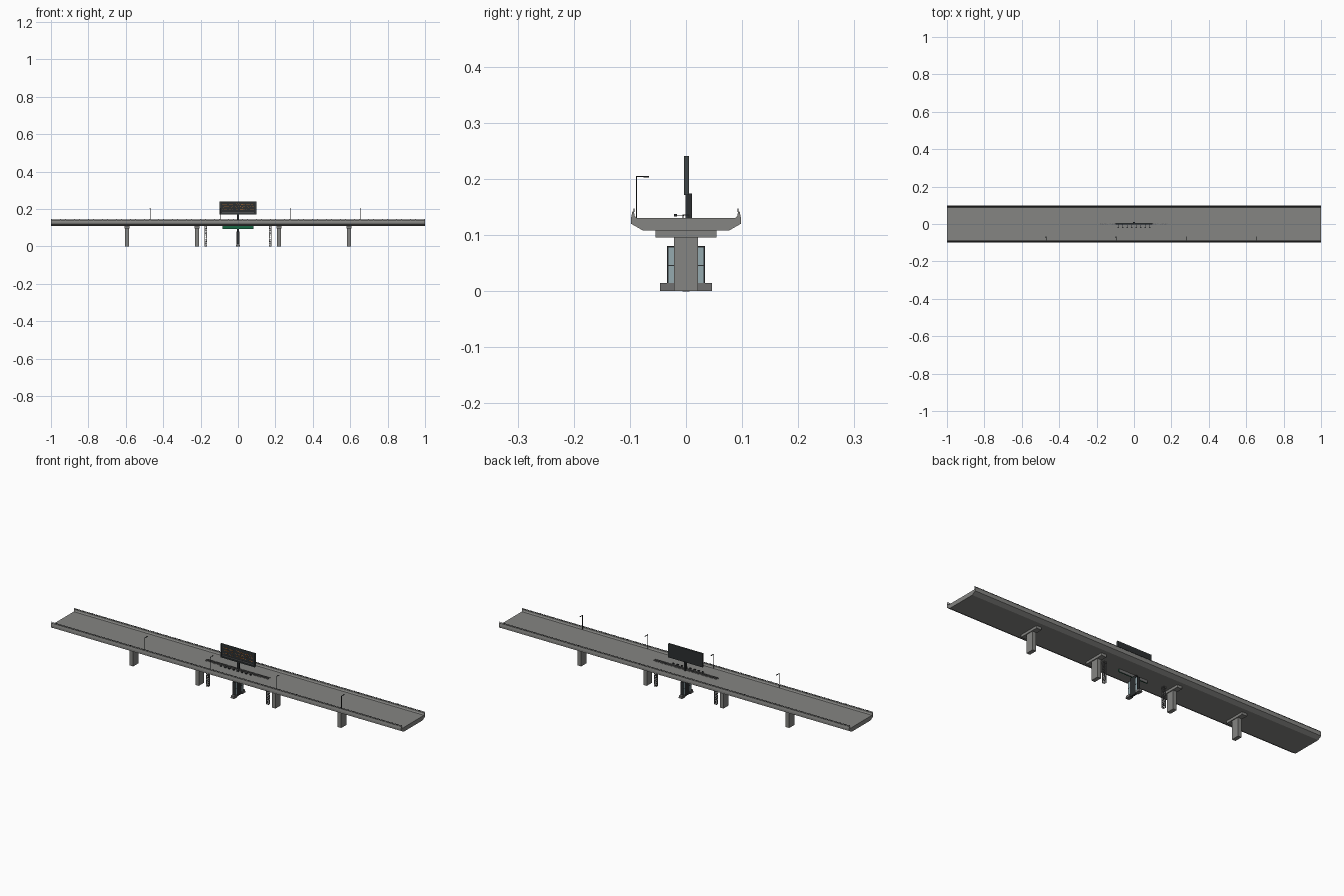
import bpy, bmesh, random
from mathutils import Vector, Matrix

if "Cube" in bpy.data.objects:
    bpy.data.objects.remove(bpy.data.objects["Cube"])

random.seed(4)


def material(name, r, g, b):
    m = bpy.data.materials.new(name)
    m.diffuse_color = (r, g, b, 1)
    m.use_nodes = True
    m.node_tree.nodes["Principled BSDF"].inputs["Base Color"].default_value = m.diffuse_color
    return m


CONCRETE = material("concrete grey", 0.235, 0.235, 0.225)
STEEL = material("steel grey", 0.16, 0.16, 0.16)
DARK = material("dark metal", 0.025, 0.028, 0.03)
FRAME = material("board frame", 0.05, 0.06, 0.06)
ORANGE = material("display orange", 0.75, 0.22, 0.03)
GREEN = material("sign green", 0.01, 0.14, 0.06)
GLASS = material("pale blue glass", 0.30, 0.40, 0.43)
WHITE = material("sign white", 0.7, 0.7, 0.7)


def finish(name, bm, mat):
    bmesh.ops.recalc_face_normals(bm, faces=bm.faces)
    me = bpy.data.meshes.new(name)
    bm.to_mesh(me)
    bm.free()
    me.materials.append(mat)
    ob = bpy.data.objects.new(name, me)
    bpy.context.collection.objects.link(ob)
    return ob


def add_box(bm, x0, x1, y0, y1, z0, z1):
    c = Vector(((x0 + x1) / 2, (y0 + y1) / 2, (z0 + z1) / 2))
    size = Matrix.Diagonal((x1 - x0, y1 - y0, z1 - z0, 1))
    bmesh.ops.create_cube(bm, size=1, matrix=Matrix.Translation(c) @ size)


def boxes(name, mat, items):
    bm = bmesh.new()
    for it in items:
        add_box(bm, *it)
    return finish(name, bm, mat)


def add_bar(bm, a, b, t):
    a, b = Vector(a), Vector(b)
    d = b - a
    rot = d.to_track_quat('Z', 'Y').to_matrix().to_4x4()
    bmesh.ops.create_cube(bm, size=1, matrix=Matrix.Translation((a + b) / 2) @ rot
                          @ Matrix.Diagonal((t, t, d.length, 1)))


def extrude_profile(name, mat, pts):
    """Extrude a y/z outline along the whole length of the road."""
    bm = bmesh.new()
    f = bm.faces.new([bm.verts.new((-1, y, z)) for y, z in pts])
    ext = bmesh.ops.extrude_face_region(bm, geom=[f])
    bmesh.ops.translate(bm, vec=(2, 0, 0),
                        verts=[v for v in ext["geom"] if isinstance(v, bmesh.types.BMVert)])
    return finish(name, bm, mat)


def lattice(name, mat, start, end, half, bays, t):
    """Square lattice beam with four chords and zigzag braces."""
    bm = bmesh.new()
    s, e = Vector(start), Vector(end)
    if abs(e.x - s.x) > abs(e.z - s.z):
        u, w = Vector((0, half, 0)), Vector((0, 0, half))
    else:
        u, w = Vector((half, 0, 0)), Vector((0, half, 0))
    corners = [u + w, w - u, -u - w, u - w]
    for i, c in enumerate(corners):
        n = corners[(i + 1) % 4]
        add_bar(bm, s + c, e + c, t)
        for k in range(bays):
            p, q = s.lerp(e, k / bays), s.lerp(e, (k + 1) / bays)
            add_bar(bm, p + c, p + n, t * 0.7)
            if k % 2:
                add_bar(bm, p + n, q + c, t * 0.7)
            else:
                add_bar(bm, p + c, q + n, t * 0.7)
    return finish(name, bm, mat)


# Road deck and its tapered parapets
extrude_profile("road_deck", CONCRETE, [
    (-0.077, 0.108), (0.077, 0.108), (0.098, 0.120), (0.098, 0.130),
    (-0.098, 0.130), (-0.098, 0.120)])
for side, s in (("front", -1), ("back", 1)):
    extrude_profile(side + "_parapet", CONCRETE, [
        (s * 0.098, 0.130), (s * 0.088, 0.130), (s * 0.092, 0.135),
        (s * 0.0925, 0.142), (s * 0.0955, 0.142)])
    # Low guard rail on the parapet
    rail = [(-1, 1, s * 0.093 - 0.0008, s * 0.093 + 0.0008, 0.1445, 0.146)]
    for i in range(81):
        x = -0.998 + i * 1.996 / 80
        rail.append((x - 0.001, x + 0.001, s * 0.093 - 0.001, s * 0.093 + 0.001, 0.141, 0.147))
    boxes(side + "_guard_rail", DARK, rail)

# Piers with cross heads
for i, x in enumerate((-0.594, -0.219, 0.219, 0.594)):
    boxes("pier_%d" % (i + 1), CONCRETE, [
        (x - 0.010, x + 0.010, -0.021, 0.021, 0, 0.096),
        (x - 0.014, x + 0.014, -0.054, 0.054, 0.095, 0.109)])

# Street lamps along the front edge
for i, x in enumerate((-0.47, -0.096, 0.28, 0.653)):
    boxes("street_lamp_%d" % (i + 1), DARK, [
        (x - 0.0012, x + 0.0012, -0.0895, -0.087, 0.130, 0.205),
        (x - 0.0012, x + 0.0012, -0.0895, -0.066, 0.203, 0.205),
        (x - 0.002, x + 0.002, -0.076, -0.066, 0.2025, 0.205)])

# Lattice gantry: two legs and a crossbeam
for side, s in (("left", -1), ("right", 1)):
    lattice(side + "_gantry_leg", STEEL, (s * 0.172, 0, 0), (s * 0.172, 0, 0.125), 0.0055, 9, 0.002)
lattice("gantry_beam", STEEL, (-0.18, 0, 0.130), (0.18, 0, 0.130), 0.0055, 28, 0.002)

# Small floodlights on arms in front of the gantry
lights = []
for i in range(8):
    x = -0.084 + i * 0.024
    lights += [(x - 0.001, x + 0.001, -0.017, -0.004, 0.1335, 0.135),
               (x - 0.005, x + 0.005, -0.021, -0.016, 0.133, 0.137)]
boxes("gantry_floodlights", DARK, lights)

# Electronic message board on a post
boxes("board_post", DARK, [(-0.005, 0.005, -0.001, 0.011, 0.130, 0.174)])
boxes("message_board", DARK, [(-0.097, 0.097, -0.002, 0.005, 0.172, 0.240)])
boxes("board_frame", FRAME, [
    (-0.098, 0.098, -0.004, 0.005, 0.237, 0.241), (-0.098, 0.098, -0.004, 0.005, 0.171, 0.175),
    (-0.098, -0.094, -0.004, 0.005, 0.175, 0.237), (0.094, 0.098, -0.004, 0.005, 0.175, 0.237)])
boxes("board_lower_strip", STEEL, [(-0.085, 0.085, -0.004, -0.002, 0.182, 0.1845)])

# Lit display cells in rows
cells = []
for row in range(3):
    for col in range(32):
        if random.random() < 0.55:
            x, z = -0.082 + col * 0.0053, 0.194 + row * 0.014
            z += random.choice((0, 0.002, 0.004))
            cells.append((x - 0.0014, x + 0.0014, -0.003, -0.0018, z, z + 0.003))
boxes("display_cells", ORANGE, cells)

# Green direction sign hanging below the deck
boxes("direction_sign", GREEN, [(-0.082, 0.082, -0.009, -0.006, 0.093, 0.128)])
boxes("direction_sign_back", STEEL, [(-0.080, 0.080, -0.006, -0.004, 0.094, 0.128)])
boxes("direction_sign_border", WHITE, [(-0.080, 0.080, -0.0095, -0.009, 0.0945, 0.0953)])

# Glazed booths either side of the central column, on stepped bases
boxes("central_column", DARK, [(-0.005, 0.005, -0.021, 0.021, 0, 0.094)])
for side, s in (("front", -1), ("back", 1)):
    y = sorted((s * 0.020, s * 0.0325))
    boxes(side + "_glass_panel", GLASS, [(-0.007, 0.007, y[0], y[1], 0.014, 0.079)])
    e = sorted((s * 0.0315, s * 0.0335))
    boxes(side + "_panel_frame", DARK, [
        (-0.008, 0.008, e[0], e[1], 0.014, 0.080),
        (-0.008, 0.008, y[0], y[1], 0.078, 0.080),
        (-0.0075, 0.0075, y[0], y[1], 0.045, 0.046)])
    b = sorted((s * 0.020, s * 0.046))
    boxes(side + "_base", STEEL, [
        (-0.010, 0.010, b[0], b[1], 0, 0.006),
        (-0.008, 0.008, b[0], b[1], 0.006, 0.014)])
